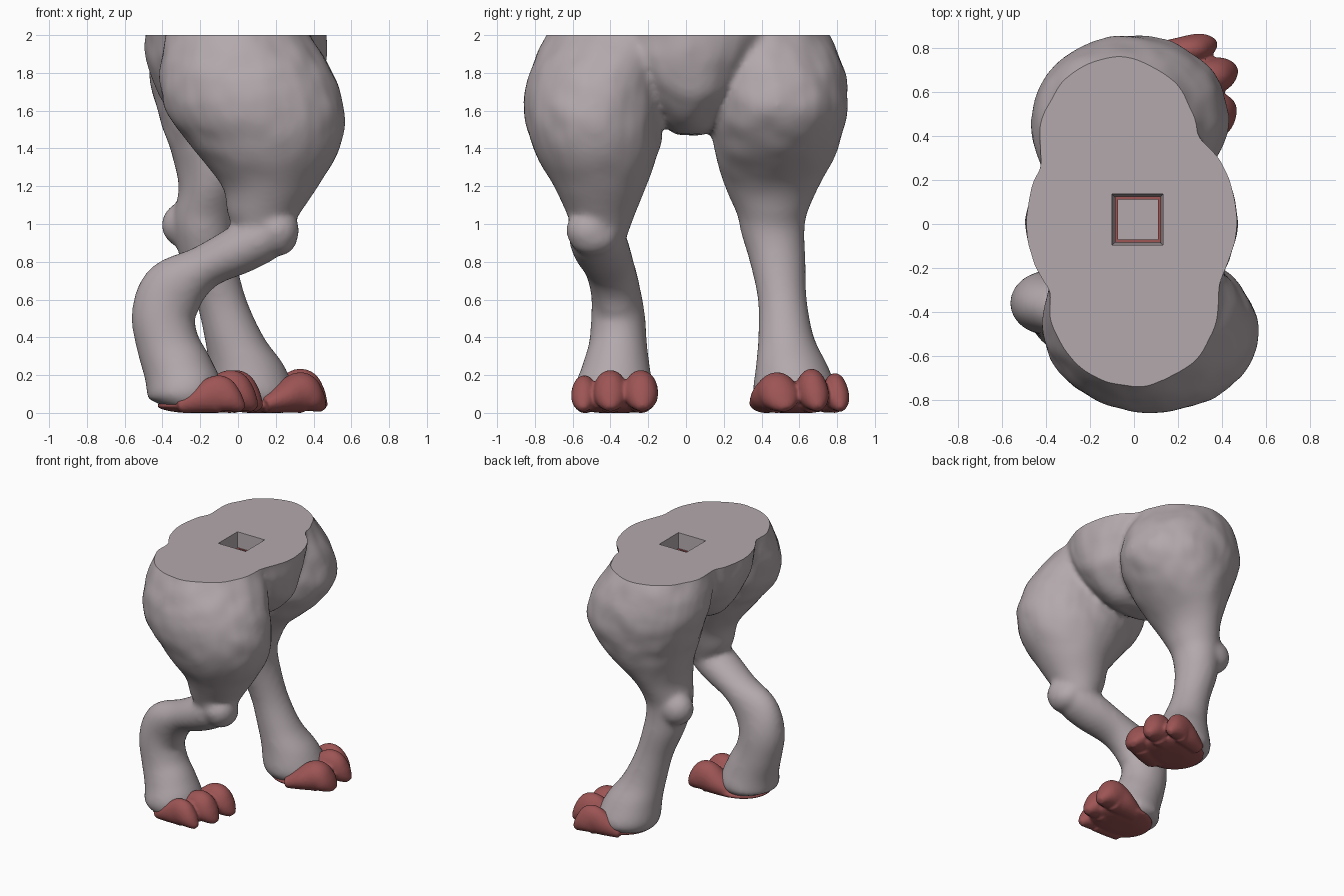
import bpy, bmesh, math
from mathutils import Vector, noise

if "Cube" in bpy.data.objects:
    bpy.data.objects.remove(bpy.data.objects["Cube"])


def material(name, rgb):
    m = bpy.data.materials.new(name)
    m.diffuse_color = (*rgb, 1)
    m.use_nodes = True
    m.node_tree.nodes["Principled BSDF"].inputs["Base Color"].default_value = m.diffuse_color
    return m


GREY = material("grey hide", (0.45, 0.395, 0.415))
RED = material("dull red", (0.34, 0.09, 0.09))


def spline(rows, steps=6):
    """Catmull-Rom through the given rows of numbers."""
    out = []
    for i in range(len(rows) - 1):
        a, b, c, d = (rows[max(0, min(len(rows) - 1, i + k))] for k in (-1, 0, 1, 2))
        for s in range(steps):
            t = s / steps
            out.append([0.5 * (2 * q + (r - p) * t + (2 * p - 5 * q + 4 * r - w) * t * t
                               + (3 * q - p - 3 * r + w) * t ** 3)
                        for p, q, r, w in zip(a, b, c, d)])
    return out + [list(rows[-1])]


def loft(bm, rows, flat=False, sides=32):
    """Skin ellipses (x, y, z, radius in xz plane, radius in y) along a path."""
    pts = spline(rows)
    rings = []
    for i, (x, y, z, ru, rv) in enumerate(pts):
        if flat:
            t = Vector((0, 0, -1))
        else:
            t = Vector(pts[min(i + 1, len(pts) - 1)][:3]) - Vector(pts[max(i - 1, 0)][:3])
            t.normalize()
        u = Vector((0, 1, 0)).cross(t).normalized()
        v = t.cross(u)
        rings.append([bm.verts.new(Vector((x, y, z)) + u * max(ru, .005) * math.cos(a)
                                   + v * max(rv, .005) * math.sin(a))
                      for a in (2 * math.pi * k / sides for k in range(sides))])
    for p, q in zip(rings, rings[1:]):
        for k in range(sides):
            n = (k + 1) % sides
            bm.faces.new((p[k], p[n], q[n], q[k]))
    bm.faces.new(rings[0])
    bm.faces.new(rings[-1])


def ball(bm, centre, radii):
    vs = bmesh.ops.create_uvsphere(bm, u_segments=32, v_segments=16, radius=1)["verts"]
    for v in vs:
        v.co = Vector(c + p * r for c, p, r in zip(centre, v.co, radii))


def make(name, bm, mat):
    bmesh.ops.recalc_face_normals(bm, faces=bm.faces[:])
    me = bpy.data.meshes.new(name)
    bm.to_mesh(me)
    bm.free()
    ob = bpy.data.objects.new(name, me)
    bpy.context.collection.objects.link(ob)
    me.materials.append(mat)
    return ob


def select(ob):
    bpy.ops.object.select_all(action='DESELECT')
    bpy.context.view_layer.objects.active = ob
    ob.select_set(True)


def apply(ob, kind, **settings):
    select(ob)
    m = ob.modifiers.new(kind.lower(), kind)
    for k, val in settings.items():
        setattr(m, k, val)
    bpy.ops.object.modifier_apply(modifier=m.name)


def smooth(ob, angle=40):
    select(ob)
    bpy.ops.object.shade_smooth_by_angle(angle=math.radians(angle))


body = bmesh.new()

# pelvis
loft(body, [(-.01, .01, 2.15, .47, .5), (-.01, .01, 2.0, .48, .5), (-.01, .01, 1.85, .475, .42),
            (0, .015, 1.7, .43, .3), (0, .02, 1.58, .34, .2), (0, .02, 1.51, .24, .13),
            (0, .02, 1.47, .12, .07)], flat=True)

# near leg: thigh, knee, bent shin and heel
loft(body, [(-.01, -.3, 2.12, .34, .37), (0, -.35, 2.0, .385, .39), (.045, -.455, 1.8, .46, .375),
            (.09, -.487, 1.6, .475, .37), (.15, -.475, 1.4, .39, .335), (.17, -.455, 1.2, .255, .245),
            (.135, -.45, 1.05, .19, .18), (.13, -.45, .94, .13, .14)], flat=True)
ball(body, (.205, -.51, .965), (.12, .125, .115))
ball(body, (.21, -.49, .93), (.105, .13, .1))
loft(body, [(.25, -.5, .95, .06, .08), (.16, -.48, .94, .125, .14), (.02, -.45, .87, .13, .15),
            (-.18, -.405, .77, .118, .133), (-.335, -.375, .655, .17, .13), (-.395, -.36, .52, .168, .142),
            (-.37, -.36, .36, .167, .155), (-.315, -.37, .22, .185, .185), (-.28, -.38, .1, .2, .215),
            (-.28, -.38, .035, .15, .17)])

# far leg: thigh running down into the straight shin, plus hock bump
loft(body, [(-.07, .28, 2.12, .34, .37), (-.07, .36, 2.0, .36, .40), (-.04, .465, 1.8, .43, .378),
            (0, .485, 1.6, .43, .37), (-.03, .475, 1.4, .33, .33), (-.12, .455, 1.2, .195, .25),
            (-.17, .455, 1.05, .17, .185), (-.18, .46, .95, .155, .168), (-.155, .485, .8, .147, .148),
            (-.09, .51, .6, .135, .13), (-.02, .53, .4, .158, .148), (.045, .56, .25, .2, .19),
            (.08, .58, .1, .22, .225), (.08, .575, .035, .18, .18)], flat=True)
ball(body, (-.275, .515, .995), (.13, .115, .125))

# fuse into one skin
legs = make("legs_and_pelvis", body, GREY)
apply(legs, 'REMESH', mode='VOXEL', voxel_size=.018)
apply(legs, 'SMOOTH', factor=.5, iterations=10)

# faint sculpted dents on the thighs
normals = [v.normal.copy() for v in legs.data.vertices]
for v, n in zip(legs.data.vertices, normals):
    fade = min(1, max(0, (v.co.z - 1.15) * 3))
    v.co += n * noise.noise(v.co * 8) * .009 * fade

# cut the flat top and the square socket
cut = bmesh.new()
bmesh.ops.create_cube(cut, size=2)
for v in cut.verts:
    v.co = Vector((v.co.x * 2, v.co.y * 2, v.co.z * .5 + 2.5))
top_cutter = make("top_cutter", cut, GREY)
cut = bmesh.new()
bmesh.ops.create_cube(cut, size=2)
for v in cut.verts:
    h = .122 if v.co.z > 0 else .1
    v.co = Vector((.016 + v.co.x * h, .02 + v.co.y * h, 2.1 if v.co.z > 0 else 1.72))
socket_cutter = make("socket_cutter", cut, GREY)
for c in (top_cutter, socket_cutter):
    c.hide_render = True
    apply(legs, 'BOOLEAN', operation='DIFFERENCE', solver='EXACT', object=c)
    bpy.data.objects.remove(c)
smooth(legs)

# red liner low in the socket
liner = bmesh.new()
for sx, sy in ((1, 0), (-1, 0), (0, 1), (0, -1)):
    for v in bmesh.ops.create_cube(liner, size=1)["verts"]:
        v.co = Vector((.018 + sx * .098 + v.co.x * (.014 if sx else .21),
                       .02 + sy * .098 + v.co.y * (.014 if sy else .21),
                       1.803 + v.co.z * .165))
make("socket_liner", liner, RED)


# feet: three toes each on a red sole; toe = (tip x, tip y, yaw, half width, height factor)
def foot(name, sole, toes):
    bm = bmesh.new()
    ball(bm, (sole[0], sole[1], .042), (sole[2], sole[3], .042))
    for x, y, yaw, w, f in toes:
        c, s = math.cos(math.radians(yaw)), math.sin(math.radians(yaw))
        loft(bm, [(x - d * c, y - d * s, h * f, h * f, w * k) for d, h, k in
                  ((0, .022, .25), (.02, .045, .62), (.06, .08, .92), (.11, .111, 1),
                   (.15, .112, 1), (.23, .085, 1), (.34, .045, .7))], sides=24)
    ob = make(name, bm, RED)
    apply(ob, 'REMESH', mode='VOXEL', voxel_size=.011)
    apply(ob, 'SMOOTH', factor=.5, iterations=2)
    for v in ob.data.vertices:
        v.co.z = max(0, v.co.z - .003)
    smooth(ob, 60)


foot("near_foot_toes", (-.2, -.38, .23, .205),
     [(.025, -.545, -3, .068, .88), (.09, -.4, 0, .09, 1), (.115, -.23, 4, .09, 1)])
foot("far_foot_toes", (.14, .58, .23, .21),
     [(.45, .53, 22, .105, .95), (.455, .70, 16, .082, 1.03), (.365, .82, 14, .066, .93)])
